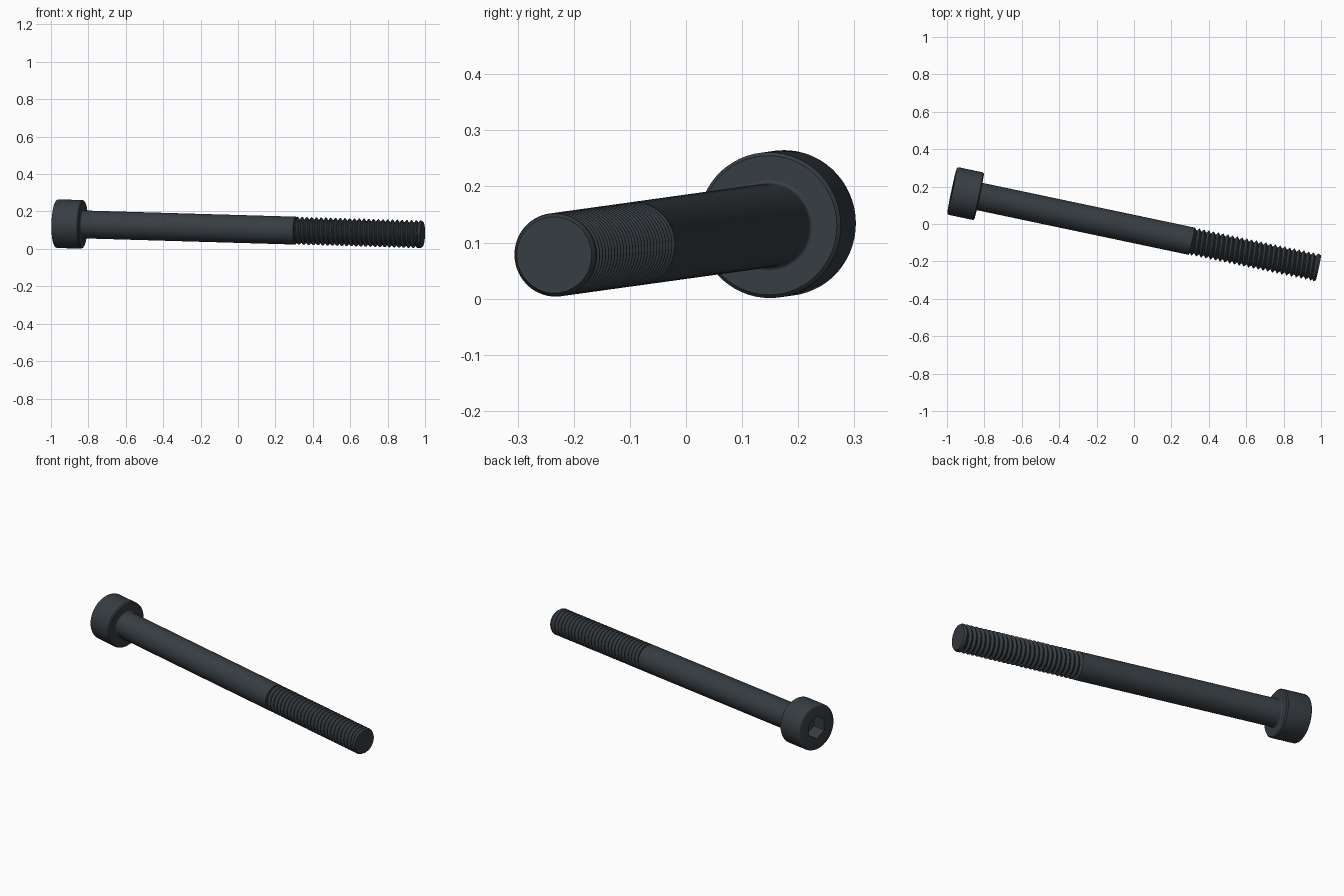
import bpy
import bmesh
from math import sin, cos, pi, radians
from mathutils import Vector, Matrix

cube = bpy.data.objects.get("Cube")
if cube:
    bpy.data.objects.remove(cube, do_unlink=True)

SEGMENTS = 60
HEAD_R, HEAD_H = 0.13, 0.148
SHANK_R, ROOT_R, TIP_R = 0.0745, 0.061, 0.068
LENGTH, THREAD_START, PITCH = 2.003, 1.31, 0.026
HEX_APOTHEM, SOCKET_DEPTH = 0.0555, 0.08

# Placement: the screw lies on its head rim and its tip
HEAD_TOP = Vector((-0.973, 0.178, 0.135))
AXIS = Vector((1.95, -0.411, -0.057))
PLACE = Matrix.Translation(HEAD_TOP) @ AXIS.to_track_quat('Z', 'Y').to_matrix().to_4x4()

steel = bpy.data.materials.new("dark steel")
steel.use_nodes = True
colour = (0.038, 0.047, 0.055, 1)
steel.diffuse_color = colour
bsdf = next(n for n in steel.node_tree.nodes if n.type == 'BSDF_PRINCIPLED')
bsdf.inputs["Base Color"].default_value = colour


def finish(name, bm):
    """Weld, shade and place a part built along local z."""
    bmesh.ops.remove_doubles(bm, verts=bm.verts, dist=1e-5)
    for f in bm.faces:
        f.smooth = True
    mesh = bpy.data.meshes.new(name)
    bm.to_mesh(mesh)
    bm.free()
    mesh.set_sharp_from_angle(angle=radians(30))
    mesh.materials.append(steel)
    obj = bpy.data.objects.new(name, mesh)
    bpy.context.collection.objects.link(obj)
    obj.matrix_world = PLACE


def skin(name, rows):
    """rows(a) lists (radius, z) at angle a; skin neighbouring columns."""
    bm = bmesh.new()
    angles = [2 * pi * j / SEGMENTS for j in range(SEGMENTS + 1)]
    cols = [[bm.verts.new((r * cos(a), r * sin(a), z)) for r, z in rows(a)] for a in angles]
    for c, d in zip(cols, cols[1:]):
        for k in range(len(c) - 1):
            quad = (c[k], d[k], d[k + 1], c[k + 1])
            # skip patches that collapse to nothing
            pts = [v.co for v in quad]
            area = (pts[2] - pts[0]).cross(pts[3] - pts[1]).length
            if area > 1e-8:
                bm.faces.new(quad)
    finish(name, bm)


# Socket head: hexagonal recess, rounded top rim, chamfered underside
def head_rows(a):
    hex_r = HEX_APOTHEM / cos((a + pi / 6) % (pi / 3) - pi / 6)
    rim = 0.012
    rows = [(0, SOCKET_DEPTH), (hex_r, SOCKET_DEPTH), (hex_r, 0)]
    for i in range(5):
        t = i / 4 * pi / 2
        rows.append((HEAD_R - rim + rim * sin(t), rim - rim * cos(t)))
    rows += [(HEAD_R, HEAD_H - 0.006), (HEAD_R - 0.006, HEAD_H), (SHANK_R, HEAD_H)]
    return rows


# Plain shank with a small fillet under the head
def shank_rows(a):
    f = 0.007
    rows = []
    for i in range(5):
        t = i / 4 * pi / 2
        rows.append((SHANK_R + f - f * sin(t), HEAD_H + f - f * cos(t)))
    return rows + [(SHANK_R, THREAD_START), (ROOT_R - 0.005, THREAD_START + 0.004)]


# Helical thread: crest and root flats joined by flanks
def thread_rows(a):
    end = LENGTH - 0.01
    turns = int((end - THREAD_START) / PITCH) + 2
    rows = []
    for t in range(-1, turns):
        for frac, r in ((0, SHANK_R), (0.1, SHANK_R), (0.5, ROOT_R), (0.6, ROOT_R)):
            z = THREAD_START + PITCH * (t + frac + a / (2 * pi))
            rows.append((r, min(max(z, THREAD_START), end)))
    return rows


# Chamfered end of the screw
def tip_rows(a):
    return [(ROOT_R, LENGTH - 0.024), (SHANK_R, LENGTH - 0.012),
            (TIP_R, LENGTH), (0, LENGTH)]


for name, rows in (("socket_head", head_rows), ("shank", shank_rows),
                   ("thread", thread_rows), ("tip", tip_rows)):
    skin(name, rows)
